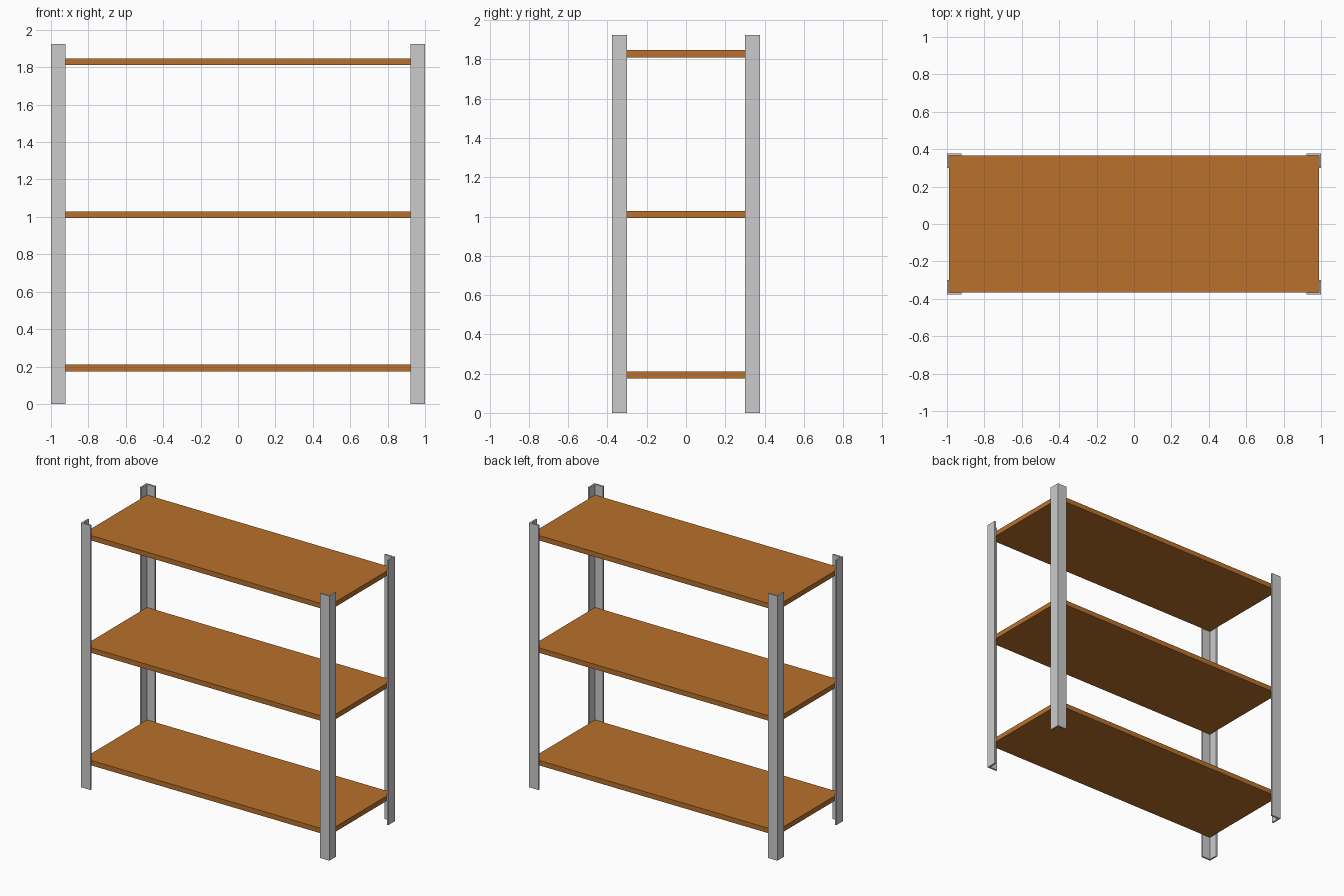
import bpy, bmesh

if "Cube" in bpy.data.objects:
    bpy.data.objects.remove(bpy.data.objects["Cube"])

HX, HY, H = 1.0, 0.377, 1.925   # half width, half depth, height
LEG, T = 0.077, 0.012           # angle-iron flange width and thickness


def make_object(name, outline, z0, z1, mat=None):
    """Extrude an xy outline from z0 to z1."""
    bm = bmesh.new()
    face = bm.faces.new([bm.verts.new((x, y, z0)) for x, y in outline])
    ext = bmesh.ops.extrude_face_region(bm, geom=[face])
    top = [v for v in ext["geom"] if isinstance(v, bmesh.types.BMVert)]
    bmesh.ops.translate(bm, verts=top, vec=(0, 0, z1 - z0))
    bmesh.ops.recalc_face_normals(bm, faces=bm.faces)
    mesh = bpy.data.meshes.new(name)
    bm.to_mesh(mesh)
    bm.free()
    obj = bpy.data.objects.new(name, mesh)
    bpy.context.collection.objects.link(obj)
    if mat:
        mesh.materials.append(mat)
    return obj


wood = bpy.data.materials.new("wood")
wood.diffuse_color = (0.48, 0.165, 0.025, 1)
wood.use_nodes = True
wood.node_tree.nodes["Principled BSDF"].inputs["Base Color"].default_value = wood.diffuse_color

# L-shaped corner posts, open towards the middle
profile = [(0, 0), (LEG, 0), (LEG, T), (T, T), (T, LEG), (0, LEG)]
for sx, side in ((-1, "left"), (1, "right")):
    for sy, end in ((-1, "front"), (1, "back")):
        outline = [(sx * (HX - x), sy * (HY - y)) for x, y in profile]
        make_object(f"{end}_{side}_post", outline, 0, H)

# Shelf boards resting inside the post flanges
bx, by = HX - T, HY - T
board = [(-bx, -by), (bx, -by), (bx, by), (-bx, by)]
for name, z in (("bottom", 0.192), ("middle", 1.011), ("top", 1.829)):
    make_object(f"{name}_shelf", board, z - 0.018, z + 0.018, wood)
